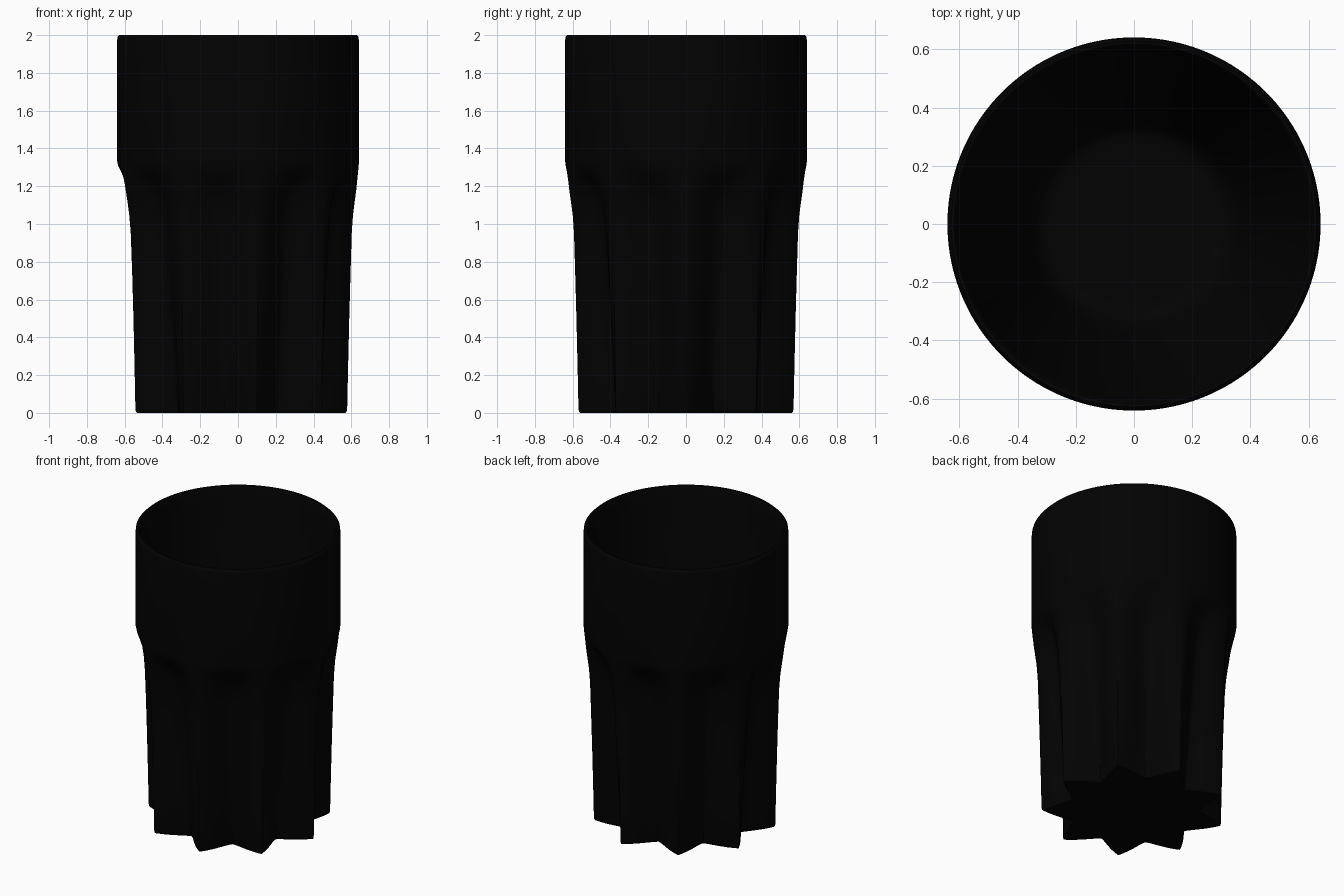
import bpy, bmesh, math

if "Cube" in bpy.data.objects:
    bpy.data.objects.remove(bpy.data.objects["Cube"])

LOBES = 9
SEG = 252
A = math.pi / LOBES


def radius(theta, R, V, z):
    """Star outline: R at the ridges, V in the flutes, round where R == V."""
    a = abs((theta + A) % (2 * A) - A)
    star = R * V * math.sin(A) / (V * math.sin(A - a) + R * math.sin(a))
    wave = (R + V) / 2 + (R - V) / 2 * math.cos(math.pi * a / A)
    # Crisp star at the foot, softening to gentle waves higher up
    w = min(1, (R - V) / 0.1) * max(0.0, 0.75 - 0.6 * z)
    return star * w + wave * (1 - w)


# Outer wall: height, ridge radius, flute radius
outer = [
    (0.0, 0.568, 0.404), (0.006, 0.575, 0.412), (0.02, 0.578, 0.416),
    (0.25, 0.583, 0.437), (0.5, 0.589, 0.46), (0.75, 0.596, 0.483),
    (0.95, 0.602, 0.502), (1.05, 0.609, 0.515), (1.12, 0.618, 0.53),
    (1.18, 0.626, 0.553), (1.22, 0.63, 0.577), (1.25, 0.633, 0.6),
    (1.28, 0.636, 0.621), (1.31, 0.639, 0.635), (1.34, 0.641, 0.641),
    (1.65, 0.641, 0.641), (1.97, 0.64, 0.64), (1.99, 0.638, 0.638),
    (2.0, 0.628, 0.628),
]
# Inner wall, from the rim down to the rounded floor: height, radius
inner = [
    (1.998, 0.617), (1.985, 0.609), (1.95, 0.605), (1.65, 0.572), (1.3, 0.526),
    (1.0, 0.482), (0.7, 0.437), (0.4, 0.39), (0.28, 0.368), (0.22, 0.353),
    (0.18, 0.335), (0.16, 0.315), (0.152, 0.295), (0.15, 0.27),
]
rings = outer + [(z, r, r) for z, r in inner]

bm = bmesh.new()
loops = []
for z, R, V in rings:
    loop = []
    for i in range(SEG):
        t = 2 * math.pi * i / SEG
        r = radius(t, R, V, z)
        loop.append(bm.verts.new((r * math.cos(t), r * math.sin(t), z)))
    loops.append(loop)
for lo, hi in zip(loops, loops[1:]):
    for i in range(SEG):
        j = (i + 1) % SEG
        bm.faces.new((lo[i], lo[j], hi[j], hi[i]))

# Underside and inside floor
for loop, z in ((loops[0], 0.0), (loops[-1], 0.15)):
    c = bm.verts.new((0, 0, z))
    for i in range(SEG):
        bm.faces.new((c, loop[i], loop[(i + 1) % SEG]))
bmesh.ops.recalc_face_normals(bm, faces=bm.faces[:])

mesh = bpy.data.meshes.new("fluted_tumbler")
bm.to_mesh(mesh)
bm.free()
cup = bpy.data.objects.new("fluted_tumbler", mesh)
bpy.context.collection.objects.link(cup)

mat = bpy.data.materials.new("black")
mat.diffuse_color = (0.0007, 0.0007, 0.0007, 1)
mat.use_nodes = True
mat.node_tree.nodes["Principled BSDF"].inputs["Base Color"].default_value = mat.diffuse_color
mesh.materials.append(mat)

bpy.context.view_layer.objects.active = cup
cup.select_set(True)
bpy.ops.object.shade_smooth_by_angle(angle=math.radians(40))
